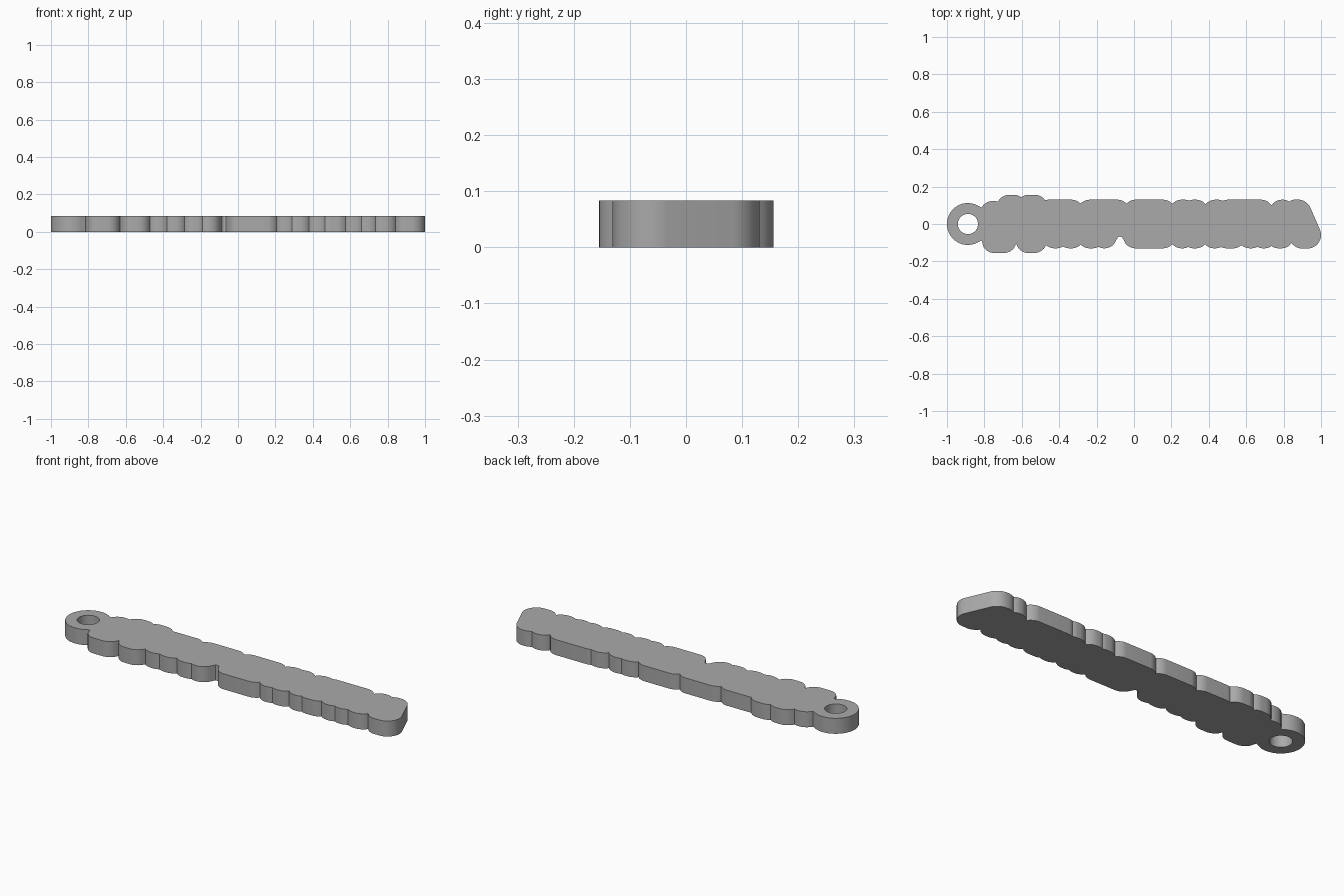
import bpy, bmesh
from math import sin, cos, atan2, sqrt, pi

cube = bpy.data.objects.get("Cube")
if cube:
    bpy.data.objects.remove(cube, do_unlink=True)

THICK = 0.083
RING_X, RING_R, HOLE_R = -0.888, 0.112, 0.054
LOBE_R = 0.068

# Scalloped edges: notch x, notch height, height of the lobe that follows
BACK = [(-.815, .088, .123), (-.728, .119, .156), (-.602, .143, .156), (-.475, .127, .13),
        (-.285, .109, .13), (-.04, .109, .13), (.205, .108, .13), (.295, .125, .13),
        (.383, .106, .13), (.475, .124, .13), (.735, .1, .13), (.83, .12, .131)]
FRONT = [(-.815, .088, .155), (-.63, .105, .155), (-.47, .113, .13), (-.38, .12, .13),
         (-.285, .11, .13), (-.19, .122, .13), (-.092, .08, 0), (-.058, .08, .13),
         (.205, .108, .13), (.29, .123, .13), (.38, .109, .13), (.465, .123, .13),
         (.575, .113, .13), (.66, .122, .13), (.735, .118, .13), (.843, .102, .131)]


def arc(cx, cy, r, a0, a1, n):
    return [(cx + r * cos(a0 + (a1 - a0) * i / n), cy + r * sin(a0 + (a1 - a0) * i / n))
            for i in range(n + 1)]


def scallops(edge, end_x):
    """Half outline from left to right; each lobe has rounded shoulders."""
    pts = []
    for i, (x, low, peak) in enumerate(edge):
        pts.append((x, low))
        last = i + 1 == len(edge)
        x1, low1 = (end_x, peak) if last else edge[i + 1][:2]
        if peak == 0:                       # small round inlet
            pts.extend([(x + .007, .070), ((x + x1) / 2, .067), (x1 - .007, .070)])
            continue
        reach = [sqrt(max(0, 2 * LOBE_R * (peak - l) - (peak - l) ** 2)) for l in (low, low1)]
        k = min(1, (x1 - x) / max(sum(reach), 1e-6))
        for side, span in enumerate(reach):
            if span < 1e-4:
                continue
            steps = range(1, 7) if side == 0 else range(5 if k < 1 else 6, 0, -1)
            for s in steps:
                off = span * (1 - s / 6)
                y = peak - LOBE_R + sqrt(LOBE_R ** 2 - off ** 2)
                px = x + k * (span - off) if side == 0 else x1 - k * (span - off)
                pts.append((px, y))
    return pts


# Outline: back edge, slanted end, front edge, ring
slant = atan2(.058, .15)
back = scallops(BACK, .875)
front = [(x, -y) for x, y in scallops(FRONT, .928)]
outline = back + arc(.875, .056, .075, pi / 2, slant, 10)
outline += arc(.928, -.059, .072, slant, -pi / 2, 14) + front[::-1]
join = atan2(.088, -.815 - RING_X)
outline += arc(RING_X, 0, RING_R, -join, join - 2 * pi, 40)[1:-1]
hole = arc(RING_X, 0, HOLE_R, 0, 2 * pi, 40)[:-1]

# Filled and extruded profile
curve = bpy.data.curves.new("plate_profile", "CURVE")
curve.dimensions = "2D"
curve.fill_mode = "BOTH"
curve.extrude = THICK / 2
for loop in (outline, hole):
    spline = curve.splines.new("POLY")
    spline.points.add(len(loop) - 1)
    for p, (x, y) in zip(spline.points, loop):
        p.co = (x, y, THICK / 2, 1)
    spline.use_cyclic_u = True
helper = bpy.data.objects.new("plate_profile", curve)
bpy.context.collection.objects.link(helper)
bpy.context.view_layer.update()
mesh = bpy.data.meshes.new_from_object(helper.evaluated_get(bpy.context.evaluated_depsgraph_get()))
bpy.data.objects.remove(helper, do_unlink=True)

# Tidy mesh standing on the ground
bm = bmesh.new()
bm.from_mesh(mesh)
bmesh.ops.remove_doubles(bm, verts=bm.verts, dist=1e-5)
bmesh.ops.recalc_face_normals(bm, faces=bm.faces)
base = min(v.co.z for v in bm.verts)
bmesh.ops.translate(bm, verts=bm.verts, vec=(0, 0, -base))
bm.to_mesh(mesh)
bm.free()

# Plain grey
grey = bpy.data.materials.new("plain_grey")
grey.use_nodes = True
colour = (.4, .4, .4, 1)
grey.diffuse_color = colour
grey.node_tree.nodes["Principled BSDF"].inputs["Base Color"].default_value = colour
mesh.materials.clear()
mesh.materials.append(grey)

plate = bpy.data.objects.new("tag_plate", mesh)
bpy.context.collection.objects.link(plate)
bpy.context.view_layer.objects.active = plate
plate.select_set(True)
bpy.ops.object.shade_smooth_by_angle(angle=.5)
